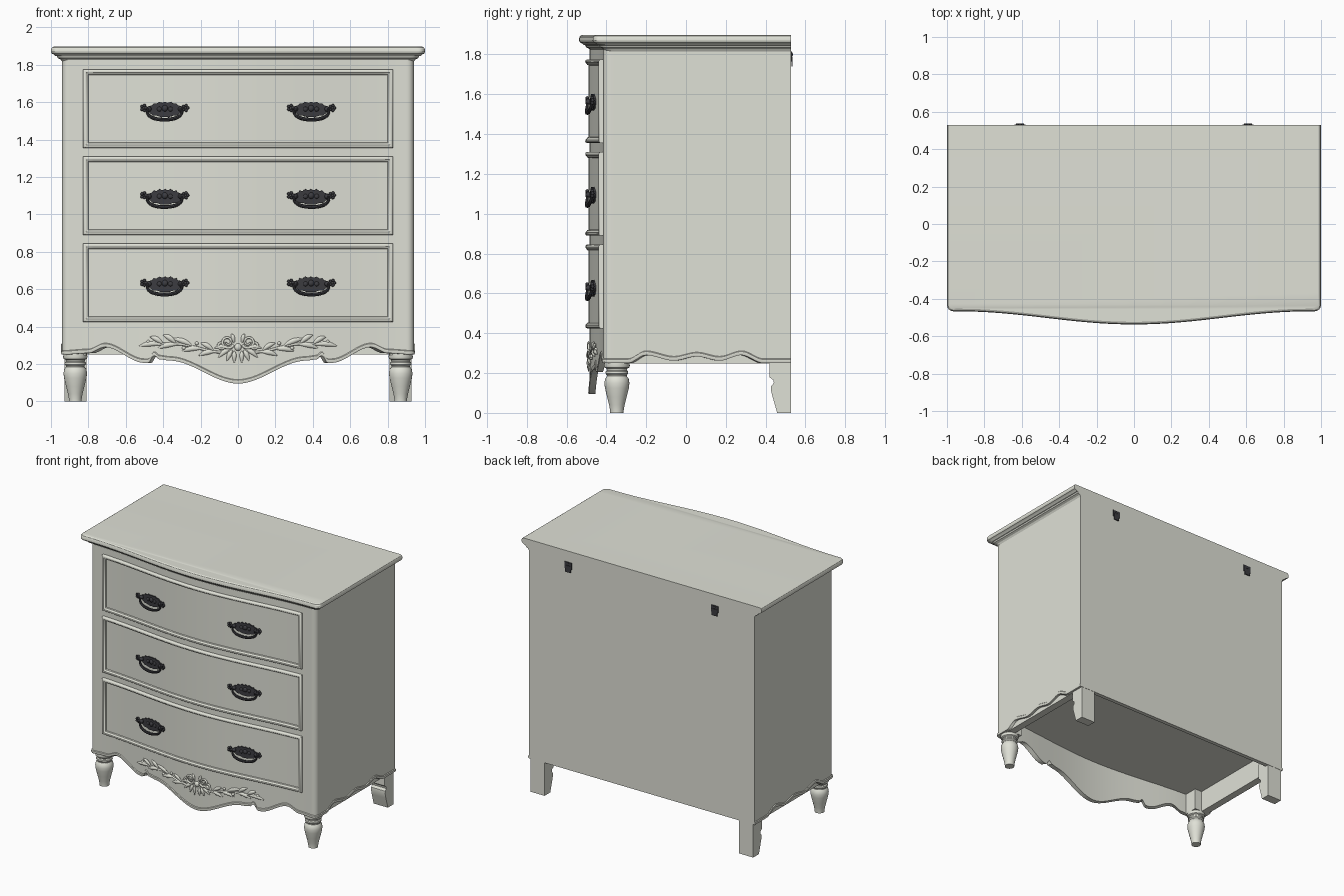
import bpy, bmesh, math
from mathutils import Vector, Matrix

if "Cube" in bpy.data.objects:
    bpy.data.objects.remove(bpy.data.objects["Cube"])


def material(name, rgb):
    m = bpy.data.materials.new(name)
    m.diffuse_color = (*rgb, 1)
    m.use_nodes = True
    m.node_tree.nodes["Principled BSDF"].inputs["Base Color"].default_value = m.diffuse_color
    return m


PAINT = material("pale_grey_paint", (0.74, 0.75, 0.675))
METAL = material("dark_iron", (0.045, 0.045, 0.052))


def finish(bm, name, mat, angle=35):
    bmesh.ops.recalc_face_normals(bm, faces=bm.faces[:])
    me = bpy.data.meshes.new(name)
    bm.to_mesh(me)
    bm.free()
    me.materials.append(mat)
    ob = bpy.data.objects.new(name, me)
    bpy.context.collection.objects.link(ob)
    bpy.ops.object.select_all(action='DESELECT')
    ob.select_set(True)
    bpy.context.view_layer.objects.active = ob
    bpy.ops.object.shade_smooth_by_angle(angle=math.radians(angle))
    return ob


def loft(bm, rings, cap0=True, cap1=True):
    vs = [[bm.verts.new(p) for p in r] for r in rings]
    for a, b in zip(vs, vs[1:]):
        for i in range(len(a)):
            j = (i + 1) % len(a)
            bm.faces.new((a[i], a[j], b[j], b[i]))
    if cap0:
        bm.faces.new(vs[0])
    if cap1:
        bm.faces.new(vs[-1])
    return vs


def box(bm, x0, x1, y0, y1, z0, z1):
    loft(bm, [[(x0, y0, z), (x1, y0, z), (x1, y1, z), (x0, y1, z)] for z in (z0, z1)])


def tube(bm, pts, radii, squash=1.0, n=8):
    # swept tube for paths lying mainly in the xz plane
    pts = [Vector(p) for p in pts]
    rings = []
    for i, p in enumerate(pts):
        t = (pts[min(i + 1, len(pts) - 1)] - pts[max(i - 1, 0)]).normalized()
        a = t.cross(Vector((0, 1, 0))).normalized()
        b = t.cross(a)
        rings.append([p + radii[i] * (a * math.cos(k * math.tau / n) + b * squash * math.sin(k * math.tau / n))
                      for k in range(n)])
    loft(bm, rings)


def ball(bm, x, y, z, r, sy=1.0):
    bmesh.ops.create_uvsphere(bm, u_segments=10, v_segments=7, radius=r,
                              matrix=Matrix.Translation((x, y, z)) @ Matrix.Diagonal((1, sy, 1, 1)))


def front(x):
    # bowed front curve
    x = min(abs(x), 0.94)
    return -0.415 - 0.035 * (1 + math.cos(math.pi * x / 0.94))


def wave(keys, v):
    for (a, za), (b, zb) in zip(keys, keys[1:]):
        if v <= b:
            t = max(0, (v - a) / (b - a))
            return za + (zb - za) * t * t * (3 - 2 * t)
    return keys[-1][1]


def outline(w, off, yb, r=0.035):
    half = [((w - r) * i / 90, front((w - r) * i / 90) + off) for i in range(91)]
    yc = front(w) + off + r
    half += [(w - r + r * math.sin(a), yc - r * math.cos(a)) for a in (k * math.pi / 12 for k in range(1, 7))]
    half += [(w, yc + (yb - yc) * i / 60) for i in range(1, 61)]
    return half + [(-x, y) for x, y in reversed(half[1:])]


# carcass with scalloped apron and bead along the lower edge
FRONT_KEYS = [(0, .095), (.365, .218), (.42, .225), (.447, .245), (.48, .205), (.50, .206),
              (.71, .29), (.80, .258), (.94, .25)]
SIDE_KEYS = [(-.5, .25), (-.29, .25), (-.2, .29), (-.06, .262), (.055, .283), (.17, .262),
             (.28, .29), (.39, .25), (.53, .25)]
YB = 0.528
base = outline(0.94, 0, YB)
edge = [wave(SIDE_KEYS, y) if abs(x) > 0.939 else wave(FRONT_KEYS, abs(x)) for x, y in base]


def ring(d, db, zs):
    return [(x, y, z) for (x, y), z in zip(outline(0.94 - d, d, YB - db), zs)]


n = len(base)
bm = bmesh.new()
loft(bm, [ring(0, 0, [1.825] * n), ring(0, 0, [e + .022 for e in edge]),
          ring(-.005, 0, [e + .018 for e in edge]), ring(-.006, 0, [e + .008 for e in edge]),
          ring(-.003, 0, edge), ring(.03, .03, edge), ring(.03, .03, [.41] * n)])
finish(bm, "carcass", PAINT)

# moulded top
bm = bmesh.new()
PROFILE = [(.062, 1.812), (.052, 1.828), (.036, 1.836), (.031, 1.846), (.022, 1.848), (.015, 1.855),
           (.004, 1.860), (0, 1.870), (.001, 1.884), (.005, 1.892), (.014, 1.897)]
loft(bm, [[(x, y, z) for x, y in outline(1 - d, d - .052, YB)] for d, z in PROFILE])
finish(bm, "moulded_top", PAINT, 25)

# drawer fronts: raised frame around a bowed panel
FRAME = [(0, -.01), (0, .013), (.004, .019), (.009, .021), (.016, .020), (.022, .014),
         (.027, .012), (.030, .004)]
N = 44
for name, zc in (("top_drawer", 1.565), ("middle_drawer", 1.10), ("bottom_drawer", .635)):
    bm = bmesh.new()
    rings = []
    for i, h in FRAME:
        xs = [(.83 - i) * (2 * k / N - 1) for k in range(N + 1)]
        row = [(x, front(x) - h, zc - .21 + i) for x in xs]
        rings.append(row + [(x, y, zc + .21 - i) for x, y, _ in reversed(row)])
    last = loft(bm, rings, False, False)[-1]
    for k in range(N):
        bm.faces.new((last[k], last[k + 1], last[2 * N - k], last[2 * N + 1 - k]))
    finish(bm, name, PAINT)

# pulls: scalloped backplate, rosettes and hanging bail
bm = bmesh.new()
half = [(0, .047), (.015, .041), (.03, .047), (.045, .037), (.06, .039), (.07, .028), (.09, .022),
        (.098, .008), (.09, -.008), (.08, -.014), (.065, -.026), (.04, -.028), (.02, -.036), (0, -.034)]
plate = half + [(-x, z) for x, z in reversed(half[1:-1])]
loft(bm, [[(x, y, z) for x, z in plate] for y in (.004, -.009)])
for s in (-1, 1):
    tube(bm, [(s * .085, -.02, .01), (s * .112, -.02, .012)], [.009, .009])
    ball(bm, s * .085, -.012, .008, .014, 1.4)
    for k in range(5):
        a = k * math.tau / 5
        ball(bm, s * .112 + .012 * math.cos(a), -.02, .014 + .013 * math.sin(a), .009)
    ball(bm, s * .03, -.009, .008, .013, .6)
ball(bm, 0, -.009, .012, .017, .7)
bail = [(math.cos(a) * .095, -.02 - .012 * math.sin(a), .006 - .055 * math.sin(a) ** .7)
        for a in (math.pi * min(max(k / 20, 1e-4), .9999) for k in range(21))]
tube(bm, bail, [.006 + .004 * math.sin(math.pi * k / 20) for k in range(21)])
first = finish(bm, "drawer_pull", METAL)
spots = [(s * .39, z) for z in (1.555, 1.088, .62) for s in (-1, 1)]
for k, (x, z) in enumerate(spots):
    ob = first if k == 0 else bpy.data.objects.new("drawer_pull", first.data)
    if k:
        bpy.context.collection.objects.link(ob)
    ob.location = (x, front(x) - .004, z)
    ob.rotation_euler.z = math.atan((front(x + .01) - front(x - .01)) / .02)

# carved spray on the apron
LEAVES = [(.41, .305, .53, .295, .012), (.40, .305, .47, .345, .012), (.33, .308, .40, .355, .012),
          (.32, .305, .43, .283, .012), (.24, .295, .35, .335, .012), (.20, .28, .30, .268, .012),
          (.12, .265, .21, .245, .012), (.13, .27, .20, .312, .011), (.02, .27, .02, .205, .010),
          (.03, .275, .06, .215, .011), (.04, .28, .105, .235, .011), (.05, .285, .125, .285, .010),
          (.02, .31, .035, .36, .009)]
bm = bmesh.new()
for s in (-1, 1):
    tube(bm, [(s * x, -.002, z) for x, z in
              ((.04, .27), (.09, .262), (.15, .268), (.22, .288), (.30, .305), (.37, .309), (.43, .305))],
         [.007] * 7)
    for x0, z0, x1, z1, w in LEAVES:
        pts, rad = [], []
        for k in range(9):
            t = k / 8
            bend = .008 * math.sin(math.pi * t)
            pts.append((s * (x0 + (x1 - x0) * t), -.003 - .4 * bend, z0 + (z1 - z0) * t + bend))
            rad.append(.0015 + w * math.sin(math.pi * t) ** .9 if 0 < k < 8 else .0015)
        tube(bm, pts, rad, .65)
    for cx, cz, r0 in ((.055, .318, .036), (.09, .30, .02)):
        tube(bm, [(s * (cx + r0 * (1 - t * .75) * math.cos(3.6 + t * 9)), -.005,
                   cz + r0 * (1 - t * .75) * math.sin(3.6 + t * 9)) for t in (k / 24 for k in range(25))],
             [.008 - .003 * k / 24 for k in range(25)])
    for x, z in ((.29, .285), (.45, .315), (.48, .318), (.22, .31)):
        ball(bm, s * x, -.003, z, .010)
ball(bm, 0, -.003, .29, .02, .7)
for v in bm.verts:
    v.co.y += front(v.co.x)
finish(bm, "apron_carving", PAINT, 60)

# turned front legs, shaped back legs and inner side rails
TURNING = [(.26, .062), (.238, .065), (.228, .062), (.222, .052), (.214, .05), (.208, .056), (.198, .057),
           (.19, .05), (.184, .05), (.172, .059), (.15, .063), (.125, .06), (.08, .049), (.04, .039), (.012, .034), (0, .034)]
BRACKET = [(.42, .3), (.42, .178), (.438, .165), (.441, .15), (.428, .135), (.426, .115), (.435, .08),
           (.458, 0), (.526, 0), (.526, .3)]
for side, s in (("right", 1), ("left", -1)):
    bm = bmesh.new()
    loft(bm, [[(s * .87 + r * math.cos(a), -.347 + r * math.sin(a), z)
               for a in (k * math.tau / 28 for k in range(28))] for z, r in TURNING])
    finish(bm, side + "_front_leg", PAINT)
    bm = bmesh.new()
    loft(bm, [[(s * x, y, z) for y, z in BRACKET] for x in (.81, .928)])
    finish(bm, side + "_back_leg", PAINT)
    bm = bmesh.new()
    x0, x1 = sorted((s * .87, s * .925))
    box(bm, x0, x1, -.37, .51, .247, .415)
    x0, x1 = sorted((s * .81, s * .918))
    box(bm, x0, x1, -.392, -.285, .249, .415)
    finish(bm, side + "_inner_rail", PAINT)
    # wall hanger on the back
    bm = bmesh.new()
    box(bm, s * .61 - .03, s * .61 + .03, .526, .533, 1.765, 1.815)
    box(bm, s * .61 - .022, s * .61 + .022, .529, .536, 1.74, 1.79)
    ball(bm, s * .61, .533, 1.80, .009, .4)
    finish(bm, side + "_wall_hanger", METAL)
